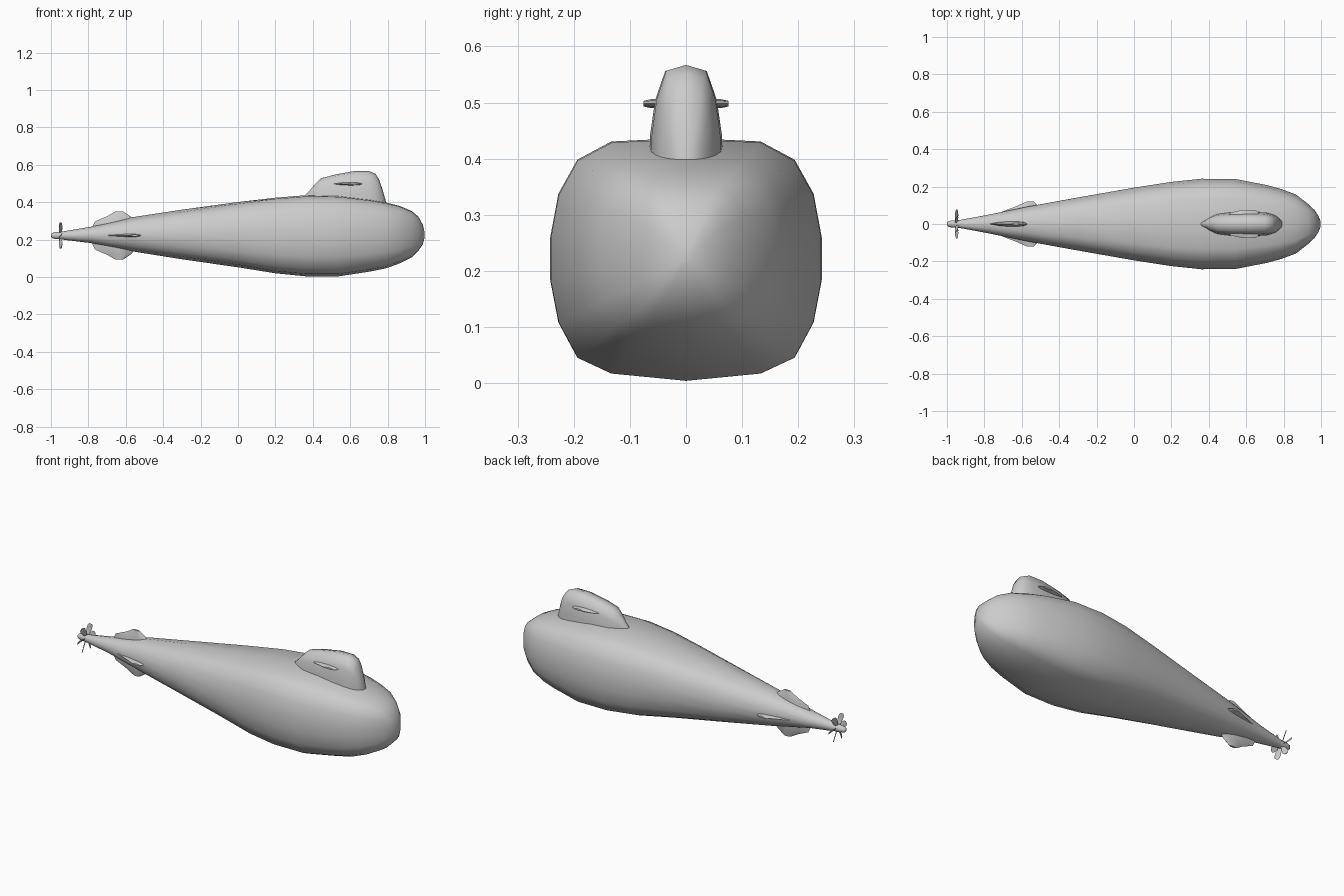
import bpy, bmesh
from math import sin, cos, pi, radians, hypot
from mathutils import Matrix, Vector

if "Cube" in bpy.data.objects:
    bpy.data.objects.remove(bpy.data.objects["Cube"])

ZC = 0.222  # height of the hull axis


def loft(name, rings, matrices=(Matrix(),), angle=50):
    """Skin closed rings of equal length, cap both ends, repeat per matrix."""
    bm = bmesh.new()
    for m in matrices:
        vs = [[bm.verts.new(m @ Vector(p)) for p in r] for r in rings]
        n = len(vs[0])
        for a, b in zip(vs, vs[1:]):
            for i in range(n):
                j = (i + 1) % n
                bm.faces.new((a[i], a[j], b[j], b[i]))
        bm.faces.new(vs[0][::-1])
        bm.faces.new(vs[-1])
    bmesh.ops.recalc_face_normals(bm, faces=bm.faces)
    me = bpy.data.meshes.new(name)
    bm.to_mesh(me)
    bm.free()
    ob = bpy.data.objects.new(name, me)
    bpy.context.collection.objects.link(ob)
    bpy.ops.object.select_all(action='DESELECT')
    ob.select_set(True)
    bpy.context.view_layer.objects.active = ob
    bpy.ops.object.shade_smooth_by_angle(angle=radians(angle))
    return ob


# Hull: rounded-square section amidships that turns circular at the tail
half = [(0, -1), (.55, -.94), (.8, -.81), (.94, -.52), (1, -.17),
        (1, .18), (.94, .54), (.8, .82), (.55, .97), (0, 1)]
section = half + [(-y, z) for y, z in half[-2:0:-1]]
# x, half width, top, bottom
stations = [(-.93, .022, .245, .199), (-.79, .048, .268, .182),
            (-.57, .094, .319, .138), (-.3, .143, .36, .095),
            (0, .195, .401, .052), (.2, .225, .424, .02),
            (.36, .242, .437, .004), (.54, .241, .435, .004),
            (.71, .208, .414, .03), (.79, .186, .399, .046),
            (.865, .158, .38, .073), (.93, .108, .352, .105),
            (.965, .075, .322, .14), (.988, .04, .28, .175), (.998, .012, .238, .21)]
hull = []
for x, w, top, bot in stations:
    t = min(1, max(0, (x + .6) / .8))
    ring = []
    for y, z in section:
        k = t + (1 - t) / hypot(y, z)
        ring.append((x, y * k * w, (top + bot) / 2 + z * k * (top - bot) / 2))
    hull.append(ring)
loft("hull", hull, angle=60)

# Sail: cross-sections along x (x, top, half width)
sail = []
for x, top, w in [(.355, .435, .012), (.385, .465, .026), (.41, .495, .04),
                  (.445, .528, .054), (.52, .548, .062), (.62, .566, .064),
                  (.7, .567, .061), (.735, .552, .053), (.755, .52, .045),
                  (.772, .47, .034), (.792, .40, .016)]:
    base = .36
    h = top - base
    side = [(w * 1.04, base), (w, base + h * .4), (w * .86, base + h * .7),
            (w * .58, top - h * .05), (0, top)]
    sail.append([(x, y, z) for y, z in side + [(-y, z) for y, z in side[-2::-1]]])
loft("sail", sail, angle=60)


# Fins: lens sections (distance from axis, trailing x, leading x, thickness)
def fin_rings(rows):
    lens = [(0, 0), (.25, .35), (.6, .5), (.88, .35), (1, 0),
            (.88, -.35), (.6, -.5), (.25, -.35)]
    return [[(a + (b - a) * u, v * t, d) for u, v in lens] for d, a, b, t in rows]


def spin(deg, x=0, z=ZC):
    return Matrix.Translation((x, 0, z)) @ Matrix.Rotation(radians(deg), 4, 'X')


loft("stern_rudders", fin_rings([(.02, -.79, -.5, .036), (.075, -.765, -.55, .03),
                                 (.103, -.70, -.575, .022), (.129, -.655, -.615, .012)]),
     [spin(0), spin(180)])
loft("stern_planes", fin_rings([(.02, -.78, -.5, .026), (.06, -.72, -.5, .022),
                                (.095, -.63, -.51, .016), (.119, -.575, -.535, .01)]),
     [spin(90), spin(-90)])
loft("sail_planes", fin_rings([(.03, .49, .67, .018), (.062, .52, .665, .016),
                               (.076, .585, .65, .01)]),
     [spin(90, z=.498), spin(-90, z=.498)])

# Propeller hub
loft("propeller_hub", [[(x, r * cos(a * pi / 6), ZC + r * sin(a * pi / 6)) for a in range(12)]
                       for x, r in [(-1, .006), (-.993, .014), (-.975, .019), (-.925, .022)]])

# Propeller blades: thin twisted paddles (radius, width, pitch)
blade = []
for r, w, pitch in [(.012, .012, 35), (.03, .022, 45), (.05, .03, 55),
                    (.067, .031, 62), (.077, .018, 65)]:
    c, s = cos(radians(pitch)), sin(radians(pitch))
    blade.append([(u * c - v * s, u * s + v * c, r)
                  for u, v in [(-w / 2, 0), (0, .002), (w / 2, 0), (0, -.002)]])
loft("propeller_blades", blade, [spin(90 + 60 * i, x=-.948) for i in range(6)])
